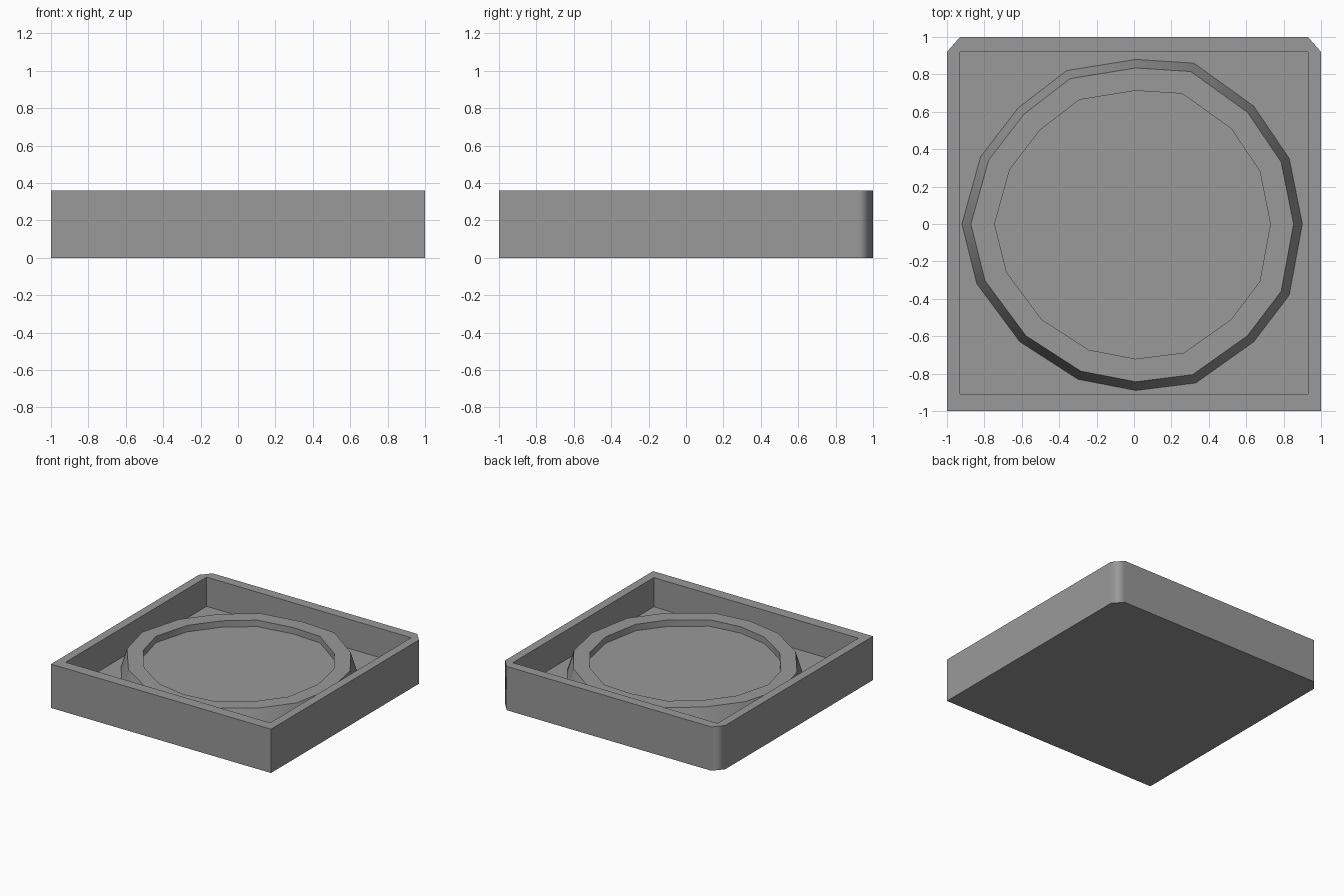
import bpy
import bmesh

if "Cube" in bpy.data.objects:
    bpy.data.objects.remove(bpy.data.objects["Cube"], do_unlink=True)

GREY = (0.32, 0.32, 0.32, 1.0)
grey = bpy.data.materials.new("plain_grey")
grey.use_nodes = True
grey.diffuse_color = GREY
grey.node_tree.nodes["Principled BSDF"].inputs["Base Color"].default_value = GREY

HEIGHT, FLOOR, RIM, DISC = 0.36, 0.12, 0.275, 0.222


def ring(bm, outline, z, scale=1.0):
    return [bm.verts.new((x * scale, y * scale, z)) for x, y in outline]


def bridge(bm, lower, upper):
    n = len(lower)
    for i in range(n):
        j = (i + 1) % n
        bm.faces.new((lower[i], lower[j], upper[j], upper[i]))


def finish(name, bm, angle):
    bmesh.ops.recalc_face_normals(bm, faces=bm.faces)
    mesh = bpy.data.meshes.new(name)
    bm.to_mesh(mesh)
    bm.free()
    mesh.materials.append(grey)
    obj = bpy.data.objects.new(name, mesh)
    bpy.context.collection.objects.link(obj)
    bpy.ops.object.select_all(action="DESELECT")
    obj.select_set(True)
    bpy.context.view_layer.objects.active = obj
    bpy.ops.object.shade_smooth_by_angle(angle=angle)
    return obj


# Square tray: block with clipped back corners and a recessed pocket
bm = bmesh.new()
footprint = [(-1, -1), (1, -1), (1, 0.92), (0.93, 1), (-0.93, 1), (-1, 0.92)]
pocket = [(-0.93, -0.91), (0.93, -0.91), (0.93, 0.92), (-0.93, 0.92)]
base, top = ring(bm, footprint, 0), ring(bm, footprint, HEIGHT)
lip, floor = ring(bm, pocket, HEIGHT), ring(bm, pocket, FLOOR)
bm.faces.new(base)
bridge(bm, base, top)
bridge(bm, lip, floor)
bm.faces.new(floor)
# Lip strips around the pocket
for quad in ((top[0], top[1], lip[1], lip[0]), (top[1], top[2], lip[2], lip[1]),
             (top[2], top[3], lip[2]), (top[3], top[4], lip[3], lip[2]),
             (top[4], top[5], lip[3]), (top[5], top[0], lip[0], lip[3])):
    bm.faces.new(quad)
tray = finish("tray", bm, 0.95)
weighted = tray.modifiers.new("soft_corners", "WEIGHTED_NORMAL")
weighted.weight = 100
weighted.keep_sharp = True

# Uneven sixteen-sided dish: sloping side, flat rim, short inner wall, disc
outline = [(0.90, 0), (0.83, 0.35), (0.64, 0.63), (0.32, 0.86),
           (0.01, 0.88), (-0.36, 0.82), (-0.62, 0.62), (-0.82, 0.36),
           (-0.92, 0), (-0.84, -0.32), (-0.61, -0.63), (-0.3, -0.83),
           (0.01, -0.89), (0.33, -0.85), (0.64, -0.63), (0.83, -0.38)]
bm = bmesh.new()
profile = [(1.0, FLOOR), (0.948, RIM), (0.81, RIM), (0.81, DISC)]
rings = [ring(bm, outline, z, scale) for scale, z in profile]
for lower, upper in zip(rings, rings[1:]):
    bridge(bm, lower, upper)
centre = bm.verts.new((0, 0, DISC))
inner = rings[-1]
for i, vert in enumerate(inner):
    bm.faces.new((vert, inner[(i + 1) % len(inner)], centre))
finish("round_dish", bm, 0.7)
